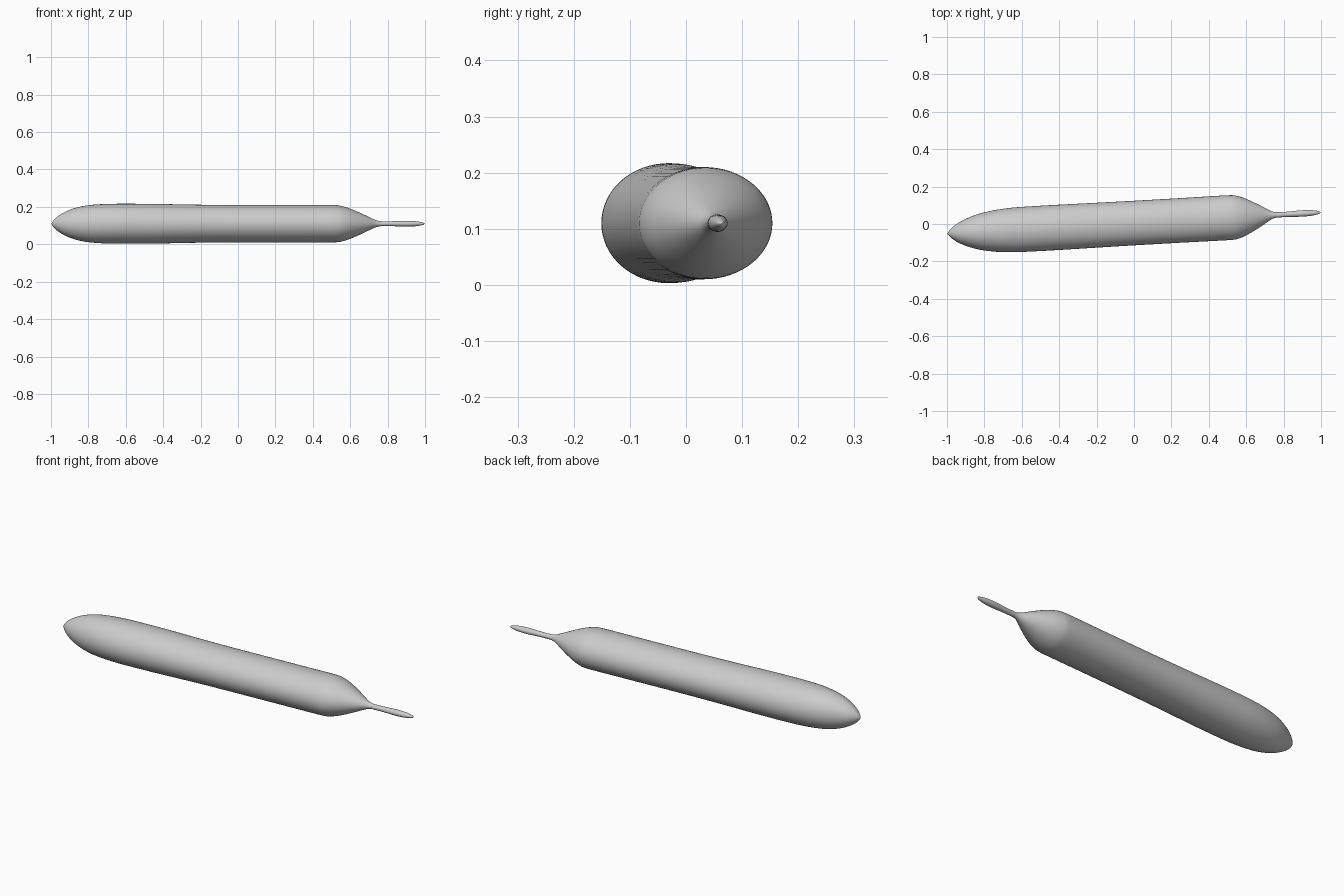
import bpy, bmesh, math
from mathutils import Matrix, Vector

if "Cube" in bpy.data.objects:
    bpy.data.objects.remove(bpy.data.objects["Cube"])

SIDES = 64
# position along the axis, half width, half height
BODY = [(-1.0, 0.0, 0.0), (-0.99, 0.014, 0.016), (-0.97, 0.033, 0.036), (-0.94, 0.053, 0.056),
        (-0.9, 0.072, 0.075), (-0.85, 0.090, 0.090), (-0.8, 0.102, 0.099),
        (-0.72, 0.114, 0.105), (-0.62, 0.120, 0.107), (-0.45, 0.121, 0.106),
        (-0.25, 0.120, 0.102), (0.0, 0.119, 0.100), (0.25, 0.119, 0.100),
        (0.48, 0.120, 0.100), (0.53, 0.119, 0.099), (0.57, 0.110, 0.091),
        (0.62, 0.088, 0.073), (0.68, 0.055, 0.046), (0.72, 0.031, 0.027),
        (0.745, 0.018, 0.017), (0.77, 0.014, 0.013), (0.82, 0.014, 0.013),
        (0.90, 0.017, 0.0155), (0.95, 0.015, 0.0135), (0.98, 0.010, 0.009),
        (0.995, 0.005, 0.0045), (1.0, 0.0, 0.0)]


def refine(points, steps=3):
    """Smooth the profile with monotone cubic pieces."""
    n = len(points)

    def slope(i, k):
        if i == 0 or i == n - 1:
            j = min(i, n - 2)
            return (points[j + 1][k] - points[j][k]) / (points[j + 1][0] - points[j][0])
        a = (points[i][k] - points[i - 1][k]) / (points[i][0] - points[i - 1][0])
        b = (points[i + 1][k] - points[i][k]) / (points[i + 1][0] - points[i][0])
        return 2 * a * b / (a + b) if a * b > 0 else 0.0

    out = []
    for i in range(n - 1):
        h = points[i + 1][0] - points[i][0]
        for s in range(steps):
            t = s / steps
            row = [points[i][0] + h * t]
            for k in (1, 2):
                row.append((2*t**3 - 3*t*t + 1) * points[i][k] + (t**3 - 2*t*t + t) * h * slope(i, k)
                           + (3*t*t - 2*t**3) * points[i+1][k] + (t**3 - t*t) * h * slope(i+1, k))
            out.append(row)
    return out + [list(points[-1])]


# Body and stem lofted as one skin of elliptical rings
bm = bmesh.new()
profile = refine(BODY)
rings = [[bm.verts.new((x, w * math.cos(2 * math.pi * i / SIDES), h * math.sin(2 * math.pi * i / SIDES)))
          for i in range(SIDES)] for x, w, h in profile[1:-1]]
for a, b in zip(rings, rings[1:]):
    for i in range(SIDES):
        j = (i + 1) % SIDES
        bm.faces.new((a[i], a[j], b[j], b[i]))

# Pointed tips
for x, ring in ((-1.0, rings[0]), (1.0, rings[-1])):
    tip = bm.verts.new((x, 0, 0))
    for i in range(SIDES):
        bm.faces.new((tip, ring[i], ring[(i + 1) % SIDES]))
bmesh.ops.recalc_face_normals(bm, faces=bm.faces)

# Slight turn in plan, then lift onto the ground
bm.transform(Matrix.Translation(Vector((0, 0.005, 0.11))) @ Matrix.Rotation(0.057, 4, 'Z'))
mesh = bpy.data.meshes.new("pod_body")
bm.to_mesh(mesh)
bm.free()
body = bpy.data.objects.new("pod_body", mesh)
bpy.context.collection.objects.link(body)
bpy.context.view_layer.objects.active = body
body.select_set(True)
bpy.ops.object.shade_smooth_by_angle(angle=math.radians(40))
